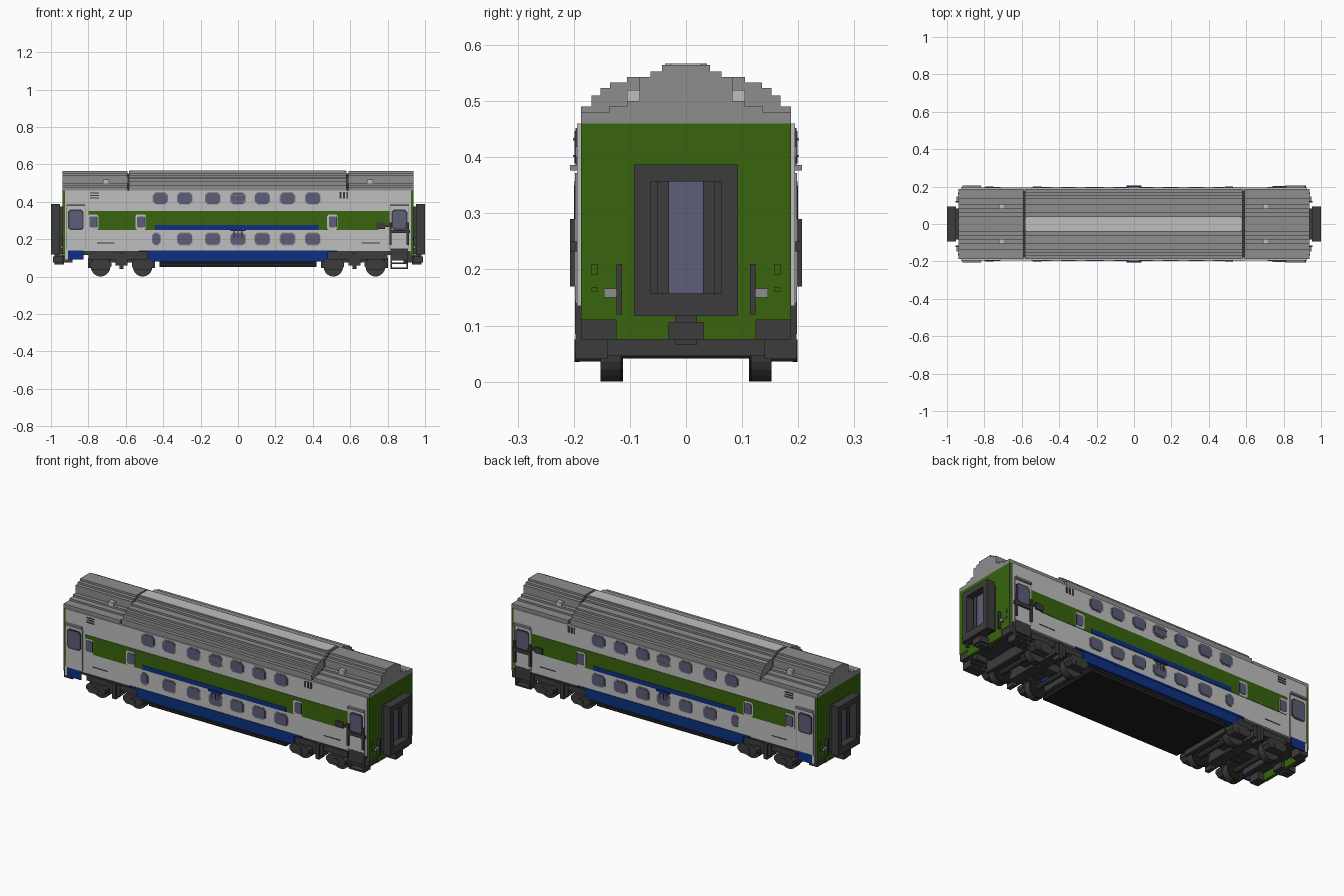
import bpy, bmesh, math
from mathutils import Vector

cube = bpy.data.objects.get("Cube")
if cube:
    bpy.data.objects.remove(cube)


def material(name, r, g, b):
    m = bpy.data.materials.new(name)
    m.use_nodes = True
    m.diffuse_color = (r, g, b, 1)
    m.node_tree.nodes["Principled BSDF"].inputs["Base Color"].default_value = (r, g, b, 1)
    return m


LIGHT = material("light grey", .52, .52, .52)
GREY = material("roof grey", .27, .27, .27)
GREEN = material("green", .04, .125, .004)
BLUE = material("blue", .004, .03, .22)
GLASS = material("tinted glass", .11, .11, .19)
DARK = material("dark grey", .045, .045, .045)
BLACK = material("black", .012, .012, .012)


def prism(name, pts, axis, a, b, mat, mirror=""):
    """Extrude a 2D outline along an axis from a to b; mirror across x and/or y."""
    def place(p, t):
        u, v = p
        return Vector({"x": (t, u, v), "y": (u, t, v), "z": (u, v, t)}[axis])
    bm = bmesh.new()
    lo = [bm.verts.new(place(p, a)) for p in pts]
    hi = [bm.verts.new(place(p, b)) for p in pts]
    bm.faces.new(lo)
    bm.faces.new(hi)
    for i in range(len(pts)):
        j = (i + 1) % len(pts)
        bm.faces.new((lo[i], lo[j], hi[j], hi[i]))
    bmesh.ops.recalc_face_normals(bm, faces=bm.faces)
    mesh = bpy.data.meshes.new(name)
    bm.to_mesh(mesh)
    bm.free()
    mesh.materials.append(mat)
    ob = bpy.data.objects.new(name, mesh)
    bpy.context.collection.objects.link(ob)
    if mirror:
        mod = ob.modifiers.new("Mirror", "MIRROR")
        mod.use_axis = ("x" in mirror, "y" in mirror, False)
        mod.use_mirror_merge = False
    return ob


def rect(u0, u1, v0, v1, c=0):
    """Rectangle outline, with corners cut by c."""
    if not c:
        return [(u0, v0), (u1, v0), (u1, v1), (u0, v1)]
    return [(u0 + c, v0), (u1 - c, v0), (u1, v0 + c), (u1, v1 - c),
            (u1 - c, v1), (u0 + c, v1), (u0, v1 - c), (u0, v0 + c)]


def box(name, x0, x1, y0, y1, z0, z1, mat, mirror=""):
    return prism(name, rect(x0, x1, y0, y1), "z", z0, z1, mat, mirror)


def plate(name, x0, x1, z0, z1, mat, out=.199, c=0):
    """Thin panel on both long sides."""
    return prism(name, rect(x0, x1, z0, z1, c), "y", .19, out, mat, "y")


def disc(cx, cz, r, n=16):
    return [(cx + r * math.cos(2 * math.pi * i / n), cz + r * math.sin(2 * math.pi * i / n))
            for i in range(n)]


def steps(levels, base):
    """Symmetric stepped arch outline from (half width, top) levels."""
    right, z = [], base
    for w, top in levels:
        right += [(w, z), (w, top)]
        z = top
    return right + [(-w, z) for w, z in reversed(right)]


# Body shell and ends
box("body_shell", -.925, .925, -.194, .194, .135, .46, LIGHT)
box("end_wall", .92, .938, -.187, .187, .11, .46, GREEN, "x")
box("end_wall_foot", .92, .938, -.125, .125, .075, .11, GREEN, "x")
box("floor", -.92, .92, -.18, .18, .115, .136, DARK)
box("lower_deck_sill", -.485, .48, -.195, .195, .08, .14, BLUE)
box("underfloor_pan", -.42, .42, -.18, .18, .05, .082, BLACK)
plate("underfloor_rib", -.41, .41, .062, .07, DARK, .192)

# Roof: tall stepped arch in the middle, narrow hump at the ends
crown = [(.063, .553), (.043, .564)]
arch = [(.187, .49), (.168, .51), (.152, .523), (.135, .533), (.105, .543)] + crown
hump = [(.187, .48), (.137, .49), (.105, .50), (.083, .543)] + crown
prism("middle_roof", steps(arch, .458), "x", -.583, .58, GREY)
prism("end_roof", steps(hump, .458), "x", .592, .938, GREY, "x")
prism("roof_joint", steps([(w - .008, z - .012) for w, z in hump], .458), "x", .57, .6, DARK, "x")
prism("roof_walkway", rect(-.58, .575, -.037, .037, .01), "z", .56, .567, LIGHT)
box("roof_lug", .69, .722, .083, .105, .50, .52, LIGHT, "xy")

# Side stripes
plate("green_band", -.75, .75, .25, .35, GREEN, .196)
plate("green_band_left_tip", -.80, -.745, .275, .35, GREEN, .196)
plate("green_band_right_tip", .745, .82, .275, .35, GREEN, .196)
plate("blue_stripe", -.445, .43, .25, .275, BLUE, .198)
plate("blue_sill_line", -.53, .53, .13, .14, BLUE, .197)
plate("blue_door_sill", -.91, -.825, .09, .14, BLUE, .197)
plate("left_corner_skirt", -.925, -.91, .09, .14, LIGHT, .195)
box("blue_centre_ledge", -.04, .04, .19, .206, .244, .253, BLUE, "y")

# Passenger windows on both decks
for i, x in enumerate((-.415, -.285, -.135, 0, .13, .265, .4)):
    plate(f"upper_window_frame_{i}", x - .042, x + .042, .384, .452, GREY, .1965, .016)
    plate(f"upper_window_{i}", x - .038, x + .038, .389, .447, GLASS, .199, .014)
    left = x - .022 if i == 0 else x - .038
    right = x - .022 + .04 if i == 0 else x + .038
    shift = -.02 if i == 0 else 0
    plate(f"lower_window_frame_{i}", left + shift - .004, right + shift + .004, .167, .235, GREY, .1965, .014)
    plate(f"lower_window_{i}", left + shift, right + shift, .172, .23, GLASS, .199, .012)
for x in (-.02, 0, .02):
    plate("sign_bar", x - .004, x + .004, .205, .244, DARK, .201)
for z in (.40, .43):
    plate("centre_window_bar", -.038, .038, z, z + .004, GREY, .201)

# Small stair windows with light surrounds
for i, x in enumerate((-.775, -.52, .505)):
    plate(f"stair_window_frame_{i}", x - .028, x + .028, .25, .332, LIGHT, .198, .008)
    plate(f"stair_window_{i}", x - .019, x + .019, .262, .322, GLASS, .20, .006)
    plate(f"stair_window_edge_{i}", x + .019, x + .025, .262, .322, DARK, .20)

# Doors: window, surround, lintel and seams
for side, x in (("left", -.867), ("right", .863)):
    plate(f"{side}_door_leaf", x - .05, x + .05, .14, .372, LIGHT, .197)
    plate(f"{side}_door_surround", x - .042, x + .042, .248, .358, DARK, .1985, .012)
    plate(f"{side}_door_window", x - .035, x + .035, .256, .350, GLASS, .20, .01)
    box(f"{side}_door_lintel", x - .05, x + .05, .19, .207, .376, .386, GREY, "y")
    for s in (-.05, .05):
        plate(f"{side}_door_seam", x + s - .002, x + s + .002, .145, .372, GREY, .198)

# Grab rails and folding steps by the right door
box("door_rail_bar", .81, .92, .19, .207, .232, .25, DARK, "y")
for x in (.815, .908):
    box("door_grab_rail", x - .006, x + .006, .19, .207, .17, .29, DARK, "y")
plate("door_control_panel", .74, .785, .255, .288, DARK, .204)
plate("door_control_arm", .78, .82, .265, .275, DARK, .204)
box("step_box", .815, .91, .13, .198, .085, .15, DARK, "y")
for z in (.04, .066):
    box("step_tread", .815, .91, .14, .197, z, z + .009, DARK, "y")
for x in (.815, .902):
    box("step_hanger", x, x + .008, .14, .197, .04, .09, DARK, "y")

# Vents and small rows of marks
for z in (.42, .433, .446):
    plate("horizontal_vent", -.79, -.742, z - .003, z + .003, DARK, .1965)
for x in (.548, .566, .584):
    plate("vertical_vent", x - .005, x + .005, .418, .452, DARK, .1965)
for x0, x1 in ((-.755, -.66), (.66, .76)):
    plate("side_mark", x0, x1, .178, .183, DARK, .1955)

# Gangways with doors, couplers and end fittings
for y0, y1, z0, z1 in ((.063, .093, .117, .387), (0, .063, .357, .387), (0, .063, .117, .157)):
    box("gangway_frame", .953, 1.0, y0, y1, z0, z1, DARK, "xy")
box("gangway_neck", .935, .955, -.082, .082, .125, .375, DARK, "x")
box("end_door_post", .95, .965, .03, .052, .157, .357, DARK, "xy")
box("end_door_window", .95, .96, -.03, .03, .157, .357, GLASS, "x")
box("coupler", .90, .99, -.031, .031, .075, .106, DARK, "x")
box("coupler_neck", .93, .98, -.02, .02, .065, .118, DARK, "x")
box("end_pipe", .935, .955, .114, .124, .12, .21, DARK, "xy")
box("end_bracket", .935, .95, .12, .146, .15, .166, GREY, "xy")
box("end_socket", .935, .941, .157, .168, .19, .21, GREEN, "xy")
box("end_lower_socket", .935, .941, .157, .168, .16, .168, GREEN, "xy")
box("end_corner_block", .885, .935, .125, .187, .075, .115, DARK, "xy")

# Bogies: wheels, axles, axle boxes, side frames and cross beams
for x in (.51, .735):
    prism("wheel", disc(x, .052, .052, 20), "y", .118, .152, DARK, "xy")
    prism("wheel_flange", disc(x, .052, .052, 20), "y", .112, .118, BLACK, "xy")
    prism("axle", disc(x, .055, .014, 10), "y", -.12, .12, DARK, "x")
    prism("axle_box", rect(x - .058, x + .058, .036, .09, .018), "y", .15, .196, DARK, "xy")
    prism("axle_hub", disc(x, .055, .02, 12), "y", .19, .199, GREY if x < 0 else DARK, "xy")
    for s in (-.035, .035):
        prism("bogie_spring", disc(x + s, .168, .014, 10), "z", .085, .122, DARK, "xy")
box("bogie_side_frame", .46, .80, .135, .185, .092, .122, DARK, "xy")
box("bogie_bolster", .59, .655, -.19, .19, .06, .12, DARK, "x")
box("bogie_damper", .612, .634, .15, .196, .04, .125, DARK, "xy")
for x in (.455, .79):
    box("bogie_cross_beam", x - .012, x + .012, -.15, .15, .046, .10, DARK, "x")
box("bogie_centre_beam", .455, .79, -.03, .03, .075, .115, DARK, "x")
